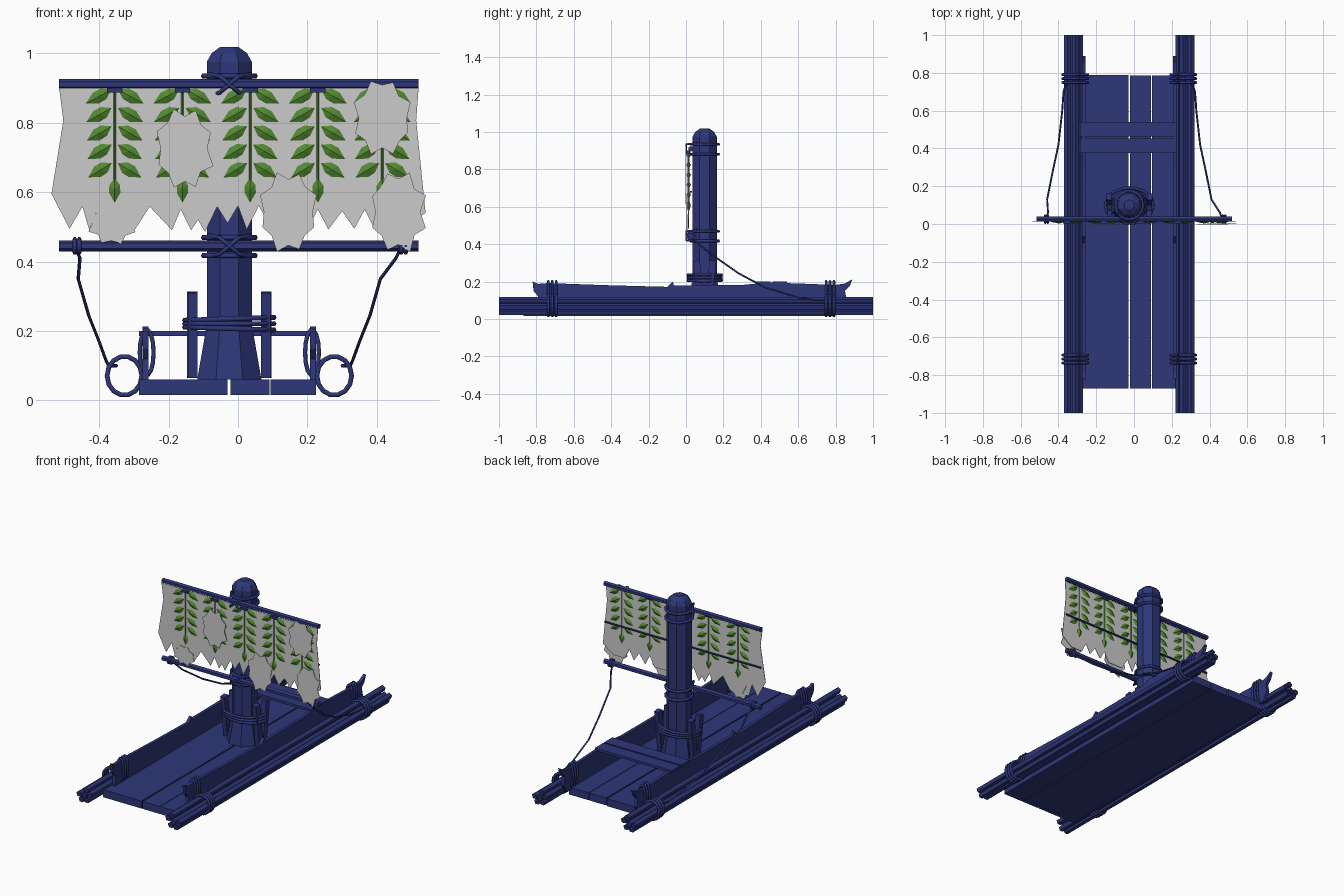
import bpy, bmesh, math, random
from mathutils import Vector, Matrix

if "Cube" in bpy.data.objects:
    bpy.data.objects.remove(bpy.data.objects["Cube"])
random.seed(4)
MID = -0.025          # centre line of hull and mast
MAST_Y = 0.1
DECK = 0.06


def material(name, rgb):
    m = bpy.data.materials.new(name)
    m.use_nodes = True
    m.diffuse_color = (*rgb, 1)
    m.node_tree.nodes["Principled BSDF"].inputs["Base Color"].default_value = (*rgb, 1)
    return m


BLUE = material("navy_wood", (0.027, 0.038, 0.19))
GREEN = material("leaf_green", (0.085, 0.25, 0.03))


def finish(name, bm, mat=BLUE):
    bmesh.ops.recalc_face_normals(bm, faces=bm.faces)
    me = bpy.data.meshes.new(name)
    bm.to_mesh(me)
    bm.free()
    ob = bpy.data.objects.new(name, me)
    bpy.context.collection.objects.link(ob)
    if mat:
        me.materials.append(mat)
    return ob


def box(name, lo, hi, tilt=0.0):
    lo, hi = Vector(lo), Vector(hi)
    bm = bmesh.new()
    bmesh.ops.create_cube(bm, size=1)
    bmesh.ops.scale(bm, vec=hi - lo, verts=bm.verts)
    bmesh.ops.rotate(bm, matrix=Matrix.Rotation(tilt, 3, 'X'), verts=bm.verts)
    bmesh.ops.translate(bm, vec=(lo + hi) / 2, verts=bm.verts)
    return finish(name, bm)


def slab(name, points, depth, mat=BLUE):
    """Flat outline pushed along the depth vector."""
    bm = bmesh.new()
    face = bm.faces.new([bm.verts.new(p) for p in points])
    ext = bmesh.ops.extrude_face_region(bm, geom=[face], use_keep_orig=True)
    moved = [g for g in ext["geom"] if isinstance(g, bmesh.types.BMVert)]
    bmesh.ops.translate(bm, vec=depth, verts=moved)
    return finish(name, bm, mat)


def pole(name, a, b, radius, sides=6, caps=True):
    a, b = Vector(a), Vector(b)
    bm = bmesh.new()
    bmesh.ops.create_cone(bm, cap_ends=caps, segments=sides, radius1=radius,
                          radius2=radius, depth=(b - a).length)
    turn = (b - a).to_track_quat('Z', 'Y').to_matrix()
    bmesh.ops.rotate(bm, matrix=turn, verts=bm.verts)
    bmesh.ops.translate(bm, vec=(a + b) / 2, verts=bm.verts)
    return finish(name, bm)


def rope(name, points, radius=0.007, closed=False):
    cu = bpy.data.curves.new(name, 'CURVE')
    cu.dimensions = '3D'
    cu.bevel_depth = radius
    cu.bevel_resolution = 1
    sp = cu.splines.new('POLY')
    sp.points.add(len(points) - 1)
    for p, co in zip(sp.points, points):
        p.co = (*co, 1)
    sp.use_cyclic_u = closed
    tmp = bpy.data.objects.new(name + "_curve", cu)
    me = bpy.data.meshes.new_from_object(tmp)
    bpy.data.objects.remove(tmp)
    ob = bpy.data.objects.new(name, me)
    bpy.context.collection.objects.link(ob)
    me.materials.clear()
    me.materials.append(BLUE)
    return ob


def ring(name, centre, u, v, radius=0.007, n=14):
    c, u, v = Vector(centre), Vector(u), Vector(v)
    turns = [math.tau * i / n for i in range(n)]
    return rope(name, [c + u * math.cos(t) + v * math.sin(t) for t in turns], radius, True)


# Deck planks
for i, (x0, x1, y1) in enumerate([(-0.285, -0.03, 0.79), (-0.022, 0.091, 0.785), (0.094, 0.225, 0.785)]):
    box(f"deck_plank_{i}", (x0, -0.87, 0.015), (x1, y1, DECK))
for i, y in enumerate((0.375, 0.462)):
    box(f"cross_plank_{i}", (-0.285, y, 0.185), (0.225, y + 0.078, 0.2))

# Outer pole bundles, broken side boards and their lashings
BUNDLE = [(0.284, 0.1), (0.328, 0.066), (0.295, 0.064), (0.261, 0.078), (0.313, 0.037), (0.278, 0.041)]
BOARD = [(-0.8, 0.05), (-0.79, 0.12), (-0.815, 0.15), (-0.82, 0.2), (-0.79, 0.188), (-0.74, 0.192),
         (-0.4, 0.18), (-0.1, 0.172), (-0.07, 0.2), (-0.065, 0.18), (0.3, 0.182), (0.43, 0.195),
         (0.6, 0.19), (0.8, 0.182), (0.85, 0.19), (0.89, 0.213), (0.875, 0.175), (0.85, 0.15),
         (0.86, 0.1), (0.83, 0.05)]
for side, s in (("left", 1), ("right", -1)):
    for i, (d, z) in enumerate(BUNDLE):
        pole(f"{side}_bundle_pole_{i}", (MID + s * d, -1, z), (MID + s * d, 1, z), 0.018, 5, False)
    slab(f"{side}_board", [(MID + s * 0.232, y, z) for y, z in BOARD], (s * 0.018, 0, 0))
    for end, y0 in (("front", -0.715), ("back", 0.77)):
        for k in (-1, 0, 1):
            y = y0 + k * 0.021
            ring(f"{side}_{end}_bundle_rope_{k + 1}", (MID + s * 0.302, y, 0.071),
                 (s * 0.05, 0, 0), (0, 0, 0.056), 0.008)
            ring(f"{side}_{end}_board_rope_{k + 1}", (MID + s * 0.238, y, 0.138),
                 (s * 0.02, 0, 0), (0, 0, 0.066), 0.007)

# Octagonal mast with domed top
bm = bmesh.new()
rows = []
for r, z in [(0.1, DECK), (0.07, 0.22), (0.07, 0.975), (0.055, 1.0), (0.028, 1.018)]:
    rows.append([bm.verts.new((MID + r * math.cos(a), MAST_Y + r * math.sin(a), z))
                 for a in [math.pi / 8 + math.pi / 4 * i for i in range(8)]])
for lo, hi in zip(rows, rows[1:]):
    for i in range(8):
        bm.faces.new((lo[i], lo[(i + 1) % 8], hi[(i + 1) % 8], hi[i]))
bm.faces.new(rows[0])
bm.faces.new(rows[-1])
finish("mast", bm)

# Mast footing: side posts bound by rope
for side, s in (("left", 1), ("right", -1)):
    for i, (d, y, tilt) in enumerate([(0.105, 0.07, 0.12), (0.108, 0.13, -0.12)]):
        x = MID + s * d
        box(f"{side}_mast_post_{i}", (x - 0.014, y - 0.018, 0.066), (x + 0.014, y + 0.018, 0.312), tilt)
for k in range(3):
    ring(f"footing_rope_{k}", (MID, MAST_Y, 0.207 + k * 0.014), (0.128, 0, 0.004 * (k - 1)), (0, 0.092, 0), 0.008)

# Yards, lashed to the mast
BAR_Y = 0.026
for name, z, r in (("upper_yard", 0.91, 0.015), ("middle_batten", 0.68, 0.006), ("lower_yard", 0.445, 0.016)):
    pole(name, (-0.515, BAR_Y, z), (0.52, BAR_Y, z), r)
for label, z in (("upper", 0.91), ("lower", 0.445)):
    for i, dz in enumerate((-0.028, 0.024)):
        ring(f"{label}_mast_rope_{i}", (MID, MAST_Y, z + dz), (0.074, 0, 0), (0, 0.076, 0), 0.008)
    for i, s in enumerate((1, -1)):
        rope(f"{label}_cross_lashing_{i}",
             [(MID + s * dx, y, z + dz) for dx, y, dz in
              ((-0.06, 0.06, 0.03), (-0.028, 0.002, 0.024), (0.028, 0.002, -0.024), (0.06, 0.06, -0.03))], 0.006)

# Sheets from the lower yard to the stern lashings
SHEET = [(0.47, 0.02, 0.44), (0.455, 0.06, 0.41), (0.435, 0.13, 0.35), (0.405, 0.28, 0.245),
         (0.375, 0.42, 0.17), (0.355, 0.6, 0.115), (0.348, 0.7, 0.1), (0.325, 0.77, 0.1)]
for side, s in (("left", 1), ("right", -1)):
    rope(f"{side}_sheet", [(s * x + (MID if y > 0.1 else 0), y, z) for x, y, z in SHEET], 0.005)
    for k in range(2):
        ring(f"{side}_yard_rope_{k}", (s * 0.47 + k * 0.013, BAR_Y, 0.445), (0, 0.02, 0), (0, 0, 0.02), 0.006, 8)

# Torn sail
TEETH = [(-0.537, 0.595), (-0.485, 0.494), (-0.448, 0.558), (-0.428, 0.49), (-0.41, 0.54), (-0.385, 0.488),
         (-0.355, 0.55), (-0.3, 0.487), (-0.254, 0.558), (-0.19, 0.49), (-0.165, 0.55), (-0.135, 0.49),
         (-0.115, 0.52), (-0.095, 0.485), (-0.06, 0.558), (-0.03, 0.51), (0.0, 0.56), (0.025, 0.492),
         (0.06, 0.56), (0.1, 0.49), (0.2, 0.49), (0.23, 0.55), (0.26, 0.492), (0.3, 0.545), (0.335, 0.494),
         (0.365, 0.55), (0.395, 0.49), (0.47, 0.49), (0.54, 0.54)]
EDGE = [(0.53, 0.64), (0.513, 0.806), (0.52, 0.9), (-0.515, 0.9), (-0.503, 0.806)]
SAIL_Y = 0.012
slab("sail", [(x, SAIL_Y, z) for x, z in TEETH + EDGE], (0, 0.003, 0), None)

# Ragged sail patches
for i, (x, z, w, h, y) in enumerate([(-0.153, 0.725, 0.078, 0.115, -0.003), (0.145, 0.543, 0.078, 0.112, 0.002),
                                     (0.415, 0.813, 0.078, 0.105, -0.003), (0.462, 0.543, 0.078, 0.112, 0.002),
                                     (-0.365, 0.508, 0.066, 0.053, 0.008)]):
    pts = []
    for k in range(16):
        a = math.tau * k / 16
        r = random.uniform(1.02, 1.15) if k % 2 else random.uniform(0.8, 0.92)
        pts.append((x + w * r * math.cos(a), y, z + h * r * math.sin(a)))
    slab(f"sail_patch_{i}", pts, (0, 0.003, 0), None)


# Leaf sprigs showing on both faces of the sail
def leaf(bm, base, tip, width):
    base, tip = Vector(base), Vector(tip)
    along = tip - base
    across = Vector((-along.z, 0, along.x)).normalized() * width
    shape = [(0, 0), (0.3, 0.85), (0.6, 0.9), (1, 0), (0.6, -0.9), (0.3, -0.85)]
    rim = [bm.verts.new(base + along * t + across * o) for t, o in shape]
    for dy in (-0.011, 0.013):
        peak = bm.verts.new(base + along * 0.45 + Vector((0, dy, 0)))
        for i in range(6):
            bm.faces.new((rim[i], rim[(i + 1) % 6], peak))


for n, x in enumerate((-0.355, -0.16, 0.035, 0.23, 0.415)):
    bm = bmesh.new()
    y = SAIL_Y + 0.001
    for k in range(5):
        z = 0.897 - k * 0.053
        for s in (1, -1):
            leaf(bm, (x + s * 0.006, y, z), (x + s * (0.088 - k * 0.002), y, z - 0.045), 0.022)
    leaf(bm, (x, y, 0.645), (x, y, 0.565), 0.02)
    finish(f"leaf_sprig_{n}", bm, GREEN)
    pole(f"sprig_stem_{n}", (x, y, 0.9), (x, y, 0.62), 0.0045, 4).data.materials[0] = GREEN
    if n < 4:
        box(f"sprig_tie_{n}", (x - 0.022, 0.002, 0.886), (x + 0.022, 0.022, 0.9))
